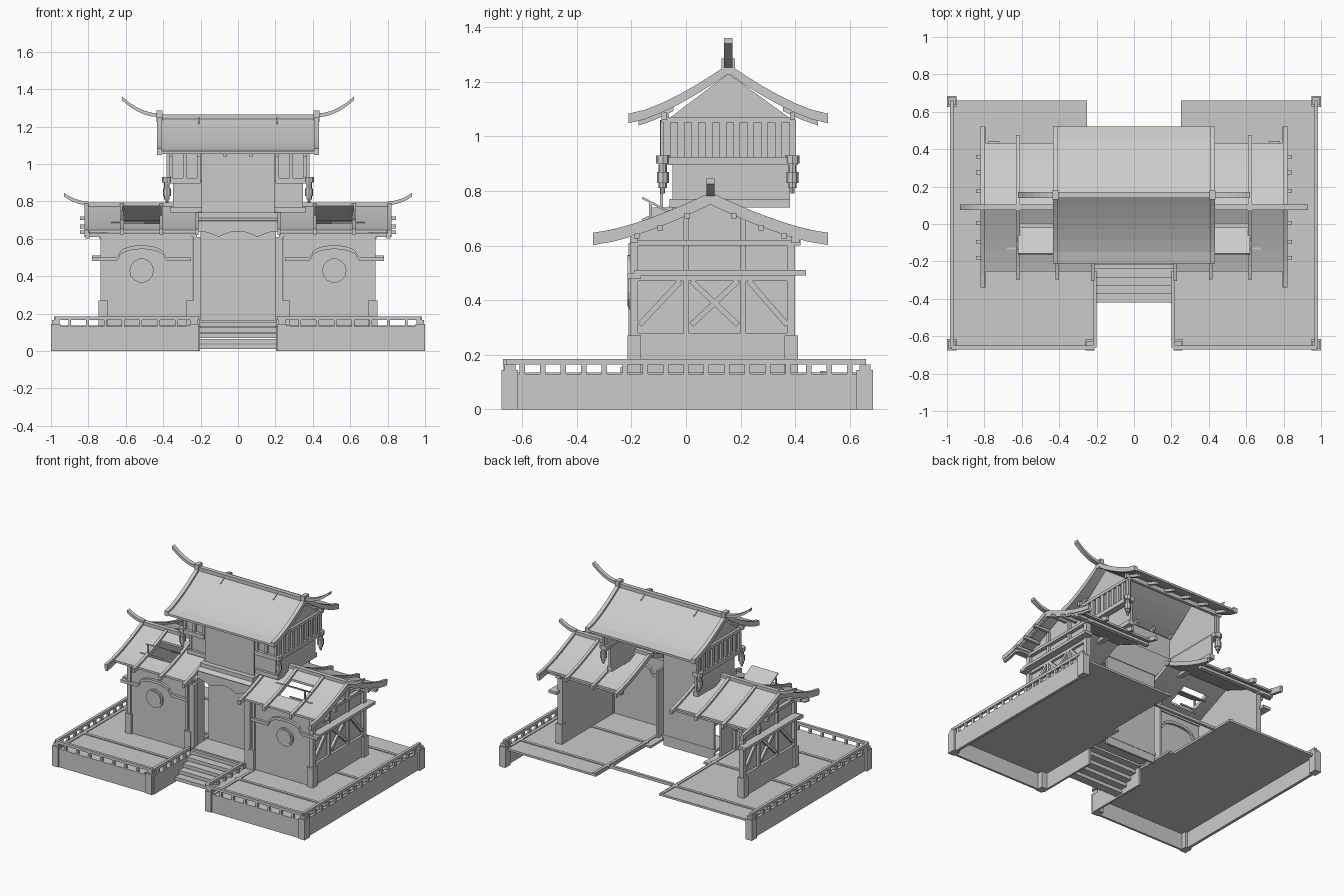
import bpy, bmesh, math

if "Cube" in bpy.data.objects:
    bpy.data.objects.remove(bpy.data.objects["Cube"], do_unlink=True)

grey = bpy.data.materials.new("plain_grey")
grey.use_nodes = True
grey.diffuse_color = (0.6, 0.6, 0.6, 1)
grey.node_tree.nodes["Principled BSDF"].inputs["Base Color"].default_value = grey.diffuse_color

# Shared dimensions
THIN, BAR = 0.015, 0.02
FLOOR, RAIL, BELT, EAVE = 0.13, 0.165, 0.5, 0.61
STAIR, SIDE, DEPTH = 0.21, 0.975, 0.66
INNER, OUTER, FRONT, BACK = 0.25, 0.72, -0.19, 0.4
TOWER, TOWER_FRONT, TOWER_BACK = 0.34, -0.05, 0.38
SKIRT, BALCONY, TOWER_EAVE = 0.74, 0.91, 1.06


def around(centre, width=BAR):
    return centre - width / 2, centre + width / 2


def above(bottom, tall=BAR):
    return bottom, bottom + tall


def spread(first, last, count):
    return [first + (last - first) * i / (count - 1) for i in range(count)]


def circle(radius, centre_a, centre_b, sides):
    angles = [math.tau * i / sides for i in range(sides)]
    return [(centre_a + radius * math.cos(a), centre_b + radius * math.sin(a)) for a in angles]


def thicken(line, thick):
    return line + [(a, b - thick) for a, b in reversed(line)]


def prism(name, profile, axis, span, mirror=True):
    """Extrude a profile: (y, z) along x, (x, z) along y, or (x, y) along z."""
    place = {"x": lambda a, b, t: (t, a, b),
             "y": lambda a, b, t: (a, t, b),
             "z": lambda a, b, t: (a, b, t)}[axis]
    bm = bmesh.new()
    start, end = [[bm.verts.new(place(a, b, t)) for a, b in profile] for t in span]
    bm.faces.new(start)
    bm.faces.new(end)
    for i in range(len(profile)):
        bm.faces.new((start[i - 1], start[i], end[i], end[i - 1]))
    bmesh.ops.recalc_face_normals(bm, faces=bm.faces[:])
    mesh = bpy.data.meshes.new(name)
    bm.to_mesh(mesh)
    bm.free()
    mesh.materials.append(grey)
    part = bpy.data.objects.new(name, mesh)
    bpy.context.collection.objects.link(part)
    if mirror:
        part.modifiers.new("Mirror", "MIRROR")


def box(name, x, y, z, mirror=True):
    prism(name, [(x[0], y[0]), (x[1], y[0]), (x[1], y[1]), (x[0], y[1])], "z", z, mirror)


def wide(name, half, y, z):
    box(name, (-half, half), y, z, mirror=False)


def brace(name, start, end, thick, x):
    """Straight bar in the side plane."""
    dy, dz = end[0] - start[0], end[1] - start[1]
    scale = thick / math.hypot(dy, dz)
    ny, nz = -dz * scale / 2, dy * scale / 2
    corners = [(y + s * ny, z + s * nz) for (y, z), s in
               ((start, 1), (end, 1), (end, -1), (start, -1))]
    prism(name, corners, "x", x)


class Roof:
    """Sagging gable roof, cut into pieces by distance from the ridge."""

    def __init__(self, ridge, top, drop, reach):
        self.ridge, self.top, self.drop, self.reach = ridge, top, drop, reach

    def piece(self, name, side, x, near=0, far=1, lift=0, thick=THIN):
        line = [(self.ridge + side * self.reach * t,
                 self.top + lift - self.drop * (1 - (1 - t) ** 1.4))
                for t in spread(near, far, 7)]
        prism(name, thicken(line, thick), "x", x)

    def tip(self, name, start, length, rise):
        line = [(start + length * t, self.top + BAR + rise * t * t) for t in spread(0, 1, 6)]
        prism(name, thicken(line, BAR), "y", around(self.ridge, 0.03))


# Platform: two open-backed halves with floors, skirts and corner posts
box("floor", (STAIR, SIDE), (-DEPTH, 0.1), (FLOOR - THIN, FLOOR))
box("back_floor", (INNER, SIDE), (0.1, DEPTH), (FLOOR - THIN, FLOOR))
box("front_skirt", (STAIR, SIDE), around(-DEPTH, THIN), (0, FLOOR))
box("outer_skirt", around(SIDE), (-DEPTH, DEPTH), (0, FLOOR))
box("inner_skirt", around(STAIR, THIN), (-DEPTH, FRONT), (0, FLOOR))
for name, x, y in (("outer_front", SIDE, -0.645), ("inner_front", 0.235, -0.645),
                   ("outer_back", SIDE, 0.655)):
    box(name + "_post", around(x, 0.05), around(y, 0.06), (0, FLOOR + THIN))
    box(name + "_cap", around(x, 0.04), around(y, 0.04), (FLOOR, RAIL))
for y in (-0.38, 0.07, 0.51):
    box("floor_batten", (INNER, SIDE), around(y), above(FLOOR, 0.006))
for x in (INNER + BAR, SIDE - BAR):
    box("floor_edge", around(x), (-DEPTH, DEPTH), above(FLOOR, 0.006))
wide("back_tie_beam", INNER, around(BELT), around(FLOOR))

# Railings
box("side_rail", around(SIDE), (-DEPTH, DEPTH), above(RAIL))
box("front_rail", (STAIR, SIDE), around(-DEPTH), above(RAIL))
box("stair_rail", around(STAIR), (-DEPTH, -INNER), above(RAIL))
for y in spread(-0.6, 0.6, 17):
    box("side_baluster", around(SIDE, THIN), around(y), (FLOOR, RAIL))
    if y < -INNER:
        box("stair_baluster", around(STAIR, THIN), around(y), (FLOOR, RAIL))
for x in spread(0.33, 0.9, 7):
    box("front_baluster", around(x, THIN), around(-DEPTH, THIN), (FLOOR, RAIL))

# Steps and porch floor
for i, y in enumerate(spread(-0.42, -0.24, 5)):
    wide("step", STAIR, above(y, 0.06), above(0.01 + 0.03 * i, 0.025))
wide("porch_floor", STAIR, (-0.22, -0.03), above(FLOOR + THIN))

# Porch: door wall, pillars, lintel and scalloped valance
wide("door_wall", 0.2, around(-0.04, THIN), (0.09, SKIRT))
box("porch_pillar", (0.2, 0.24), around(FRONT, 0.04), (FLOOR, EAVE))
wide("porch_lintel", STAIR, (-0.13, TOWER_FRONT), (0.7, SKIRT))
scallops = [(x, EAVE + 0.03 * abs(math.cos(math.pi * x / STAIR)))
            for x in spread(-STAIR, STAIR, 21)]
prism("valance", scallops + [(STAIR, 0.69), (-STAIR, 0.69)], "y", around(-0.15), mirror=False)
brace("porch_canopy", (-0.16, 0.69), (TOWER_FRONT, SKIRT), THIN, (0, STAIR))

# Side houses: walls open to the back
side_roof = Roof(ridge=0.09, top=0.78, drop=0.148, reach=0.43)
box("house_front_wall", (INNER, OUTER), around(FRONT, THIN), (FLOOR, EAVE))
box("house_inner_wall", around(INNER, THIN), (FRONT, -0.03), (FLOOR, EAVE))
gable = [(FRONT, FLOOR), (BACK, FLOOR), (BACK, 0.64), (side_roof.ridge, 0.76), (FRONT, 0.64)]
prism("house_gable_wall", gable, "x", around(OUTER - THIN, THIN))
box("wall_base", around(OUTER), (FRONT, BACK), (FLOOR, 0.28))
for y in (FRONT, BACK - THIN):
    box("corner_foot", around(OUTER, 0.05), around(y, 0.05), (FLOOR, 0.27))
    box("corner_post", around(OUTER, 0.03), around(y, 0.03), (FLOOR, EAVE))
box("inner_foot", around(INNER, 0.05), around(FRONT, 0.05), (FLOOR, 0.27))
box("inner_post", around(INNER + THIN), around(FRONT, 0.03), (FLOOR, EAVE))
box("belt_beam", (OUTER, 0.78), (FRONT, BACK + 0.04), around(BELT))
box("gable_beam", around(OUTER, 0.04), (FRONT, BACK + BAR), around(EAVE))
box("panel_top", around(OUTER), (FRONT, BACK), around(BELT - BAR))
for y in (0, FRONT + BACK):
    box("wall_stud", around(OUTER), around(y), (0.28, 0.7))

# Crossed wall braces
low, high = 0.31, 0.47
for start, end in (((-0.17, low), (-BAR, high)), ((BAR, low), (0.19, high)),
                   ((BAR, high), (0.19, low)), ((0.23, high), (0.37, low))):
    brace("cross_brace", start, end, BAR, around(OUTER))

# Arched front moulding and round window
middle = 0.515
bow = [(middle - 0.12 * math.cos(a), BELT + BAR + 0.045 * math.sin(a))
       for a in spread(0, math.pi, 11)]
moulding = [(INNER, BELT), (0.38, BELT)] + bow + [(0.65, BELT), (0.78, BELT)]
prism("arched_moulding", thicken(moulding, BAR), "y", around(FRONT, 0.05))
for name, radius, depth in (("window_rim", 0.065, BAR), ("window_pane", 0.054, 0.025)):
    prism(name, circle(radius, middle, 0.43, 14), "y", (FRONT - depth, FRONT))

# Side roofs, with a gap in the front slope for the hatch
hatch = (0.41, 0.62)
roof_in, roof_out, eave_edge = 0.22, 0.82, 0.8
side_roof.piece("house_roof_back", 1, (roof_in, roof_out), far=eave_edge)
for x in ((roof_in, hatch[0]), (hatch[1], roof_out)):
    side_roof.piece("house_roof_front", -1, x, far=eave_edge)
side_roof.piece("roof_above_hatch", -1, hatch, far=0.2)
side_roof.piece("roof_below_hatch", -1, hatch, near=0.54, far=eave_edge)
for side in (-1, 1):
    for x, reach in ((roof_in, 0.92), (hatch[0], 0.9), (hatch[1], 0.9), (0.81, 1)):
        side_roof.piece("roof_rib", side, around(x), far=reach, lift=THIN, thick=0.03)
    side_roof.piece("barge_board", side, around(0.805), thick=0.03)
    for out, z in ((0.085, 0.71), (0.185, 0.665), (0.27, 0.635)):
        box("purlin", (OUTER, 0.845), around(side_roof.ridge + side * out), around(z))
for y in (FRONT, BACK):
    box("eave_beam", (roof_in, roof_out), around(y, 0.03), above(EAVE))
box("house_ridge", (0.2, roof_out), around(side_roof.ridge, 0.03), around(side_roof.top, 0.03))
side_roof.tip("house_ridge_tip", roof_out - BAR, length=0.13, rise=0.045)
brace("roof_hatch", (-0.16, 0.775), (-BAR, 0.7), 0.008, hatch)
box("hatch_prop", around(hatch[1], 0.01), around(-FLOOR, 0.01), (0.66, 0.755))
box("hatch_sill", (BELT, 0.68), around(-FLOOR, 0.01), around(0.685, 0.01))

# Tower body, open to the back
tower_roof = Roof(ridge=0.155, top=1.25, drop=0.182, reach=0.365)
wide("tower_front", TOWER, around(TOWER_FRONT + THIN, THIN), (SKIRT, BALCONY))
box("tower_side", around(TOWER, THIN), (TOWER_FRONT, TOWER_BACK), (SKIRT, BALCONY))
wide("tower_skirt_front", TOWER + BAR, around(TOWER_FRONT), above(SKIRT, 0.03))
box("tower_skirt_side", around(TOWER, 0.04), (TOWER_FRONT, TOWER_BACK), above(SKIRT, 0.03))
wide("tower_panel", 0.195, around(-0.09, 0.01), (SKIRT, TOWER_EAVE))
upper, upper_front, upper_back = TOWER + BAR, -0.07, 0.39
wide("upper_front", upper, around(upper_front, THIN), (BALCONY, TOWER_EAVE + BAR))
gable = [(upper_front, BALCONY), (upper_back, BALCONY), (upper_back, TOWER_EAVE),
         (tower_roof.ridge, tower_roof.top - BAR), (upper_front, TOWER_EAVE)]
prism("tower_gable", gable, "x", around(upper, THIN))
box("balcony_beam_side", (TOWER, 0.39), (-0.1, upper_back + BAR), around(BALCONY, 0.03))
box("balcony_beam_front", (0.2, 0.39), (-0.1, TOWER_FRONT), around(BALCONY, 0.03))
box("gable_tie", around(upper + THIN), (upper_front - BAR, BACK), around(TOWER_EAVE))
for y in spread(upper_front, upper_back, 10):
    box("gable_bar", around(upper + THIN, THIN), around(y, 0.026), (BALCONY, TOWER_EAVE))
for x in spread(STAIR, upper, 3):
    box("front_stud", around(x), around(upper_front - THIN, THIN), (BALCONY, TOWER_EAVE))

# Hanging corner pendants, stacked downwards
for y in (upper_front - THIN, upper_back):
    bottom = BALCONY + BAR
    for radius, tall in ((0.025, 0.03), (THIN, 0.03), (0.022, 0.04), (THIN, BAR), (0.008, BAR)):
        bottom -= tall
        prism("pendant", circle(radius, TOWER_BACK, y, 8), "z", above(bottom, tall))

# Tower roof
rib = 0.42
for side in (-1, 1):
    tower_roof.piece("tower_roof", side, (0, rib))
    tower_roof.piece("tower_roof_rib", side, around(rib, 0.027), lift=THIN, thick=0.035)
    tower_roof.piece("tower_roof_seam", side, around(STAIR, 0.008), far=0.15, lift=0.008)
    for x in (0.07, STAIR, upper):
        tower_roof.piece("rafter", side, around(x), near=0.55, far=0.9, lift=-THIN, thick=BAR)
    eave_y = tower_roof.ridge + side * 0.235
    wide("tower_eave_beam", BACK, around(eave_y), above(TOWER_EAVE, 0.03))
wide("tower_ridge", rib, around(tower_roof.ridge, 0.03), around(tower_roof.top, 0.03))
box("ridge_block", around(rib, 0.03), around(tower_roof.ridge, 0.05), (1.225, 1.285))
tower_roof.tip("tower_ridge_tip", rib, length=0.2, rise=0.09)
